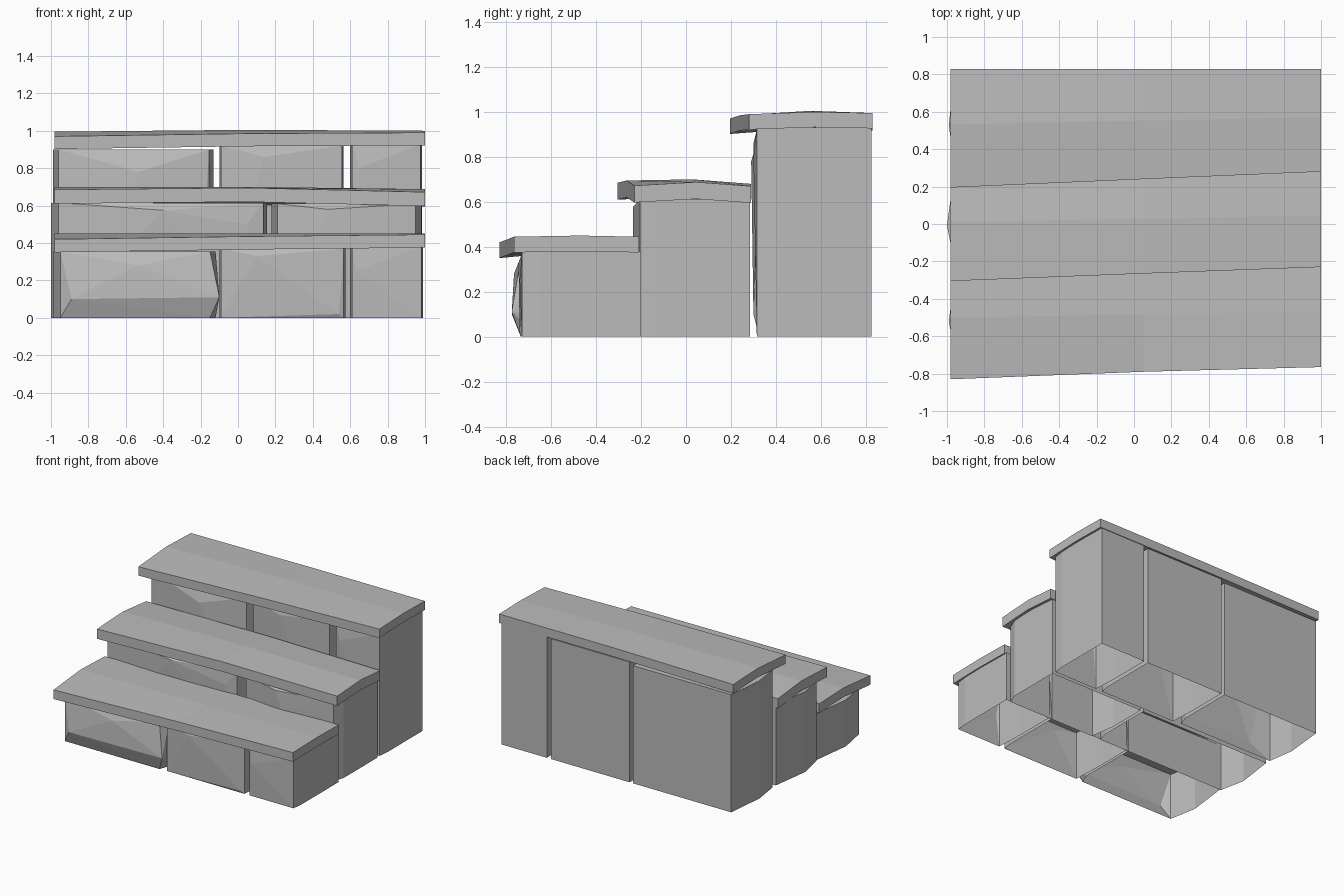
import bpy, bmesh

cube = bpy.data.objects.get("Cube")
if cube:
    bpy.data.objects.remove(cube, do_unlink=True)

# Single grey stone colour
stone = bpy.data.materials.new("grey_stone")
stone.use_nodes = True
GREY = (0.5, 0.5, 0.5, 1)
stone.diffuse_color = GREY
stone.node_tree.nodes["Principled BSDF"].inputs["Base Color"].default_value = GREY


def finish(name, bm):
    bmesh.ops.recalc_face_normals(bm, faces=bm.faces)
    mesh = bpy.data.meshes.new(name)
    bm.to_mesh(mesh)
    bm.free()
    mesh.materials.append(stone)
    obj = bpy.data.objects.new(name, mesh)
    bpy.context.collection.objects.link(obj)
    return obj


def block(name, x0, x1, y0, y1, height, bulge=0, chamfer=0.02, extra=()):
    """Rough riser stone: hull of a chamfered plan plus chipped points, open below."""
    bm = bmesh.new()
    mid = y0 + 0.4 * (y1 - y0)
    plan = [(x0 + bulge, y1), (x1, y1), (x1, y0 + 0.08), (x1 - chamfer, y0),
            (x0 + max(bulge, chamfer), y0), (x0, mid)]
    for x, y in plan:
        for z in (0, height):
            bm.verts.new((x, y, z))
    for p in extra:
        bm.verts.new(p)
    hull = bmesh.ops.convex_hull(bm, input=bm.verts)
    spare = {g for g in hull["geom_interior"] + hull["geom_unused"]
             if isinstance(g, bmesh.types.BMVert)}
    bmesh.ops.delete(bm, geom=list(spare), context='VERTS')
    bmesh.ops.dissolve_limit(bm, angle_limit=0.01, verts=bm.verts, edges=bm.edges)
    base = [f for f in bm.faces if all(v.co.z < 0.001 for v in f.verts)]
    bmesh.ops.delete(bm, geom=base, context='FACES_ONLY')
    finish(name, bm)


def slab(name, fronts, back, left, middle, right, thick):
    """Tread: three bent cross-sections, each with front, crest and back heights."""
    bm = bmesh.new()
    rings = []
    for x, front, tops in zip((-0.98, 0.05, 1), fronts, (left, middle, right)):
        ys = (front, front + 0.53 * (back - front), back)
        upper = [bm.verts.new((x, y, z)) for y, z in zip(ys, tops)]
        lower = [bm.verts.new((x, y, z - thick)) for y, z in zip(ys, tops)]
        rings.append(upper + lower[::-1])
    for a, b in zip(rings, rings[1:]):
        for i in range(6):
            j = (i + 1) % 6
            bm.faces.new((a[i], a[j], b[j], b[i]))
    bm.faces.new(rings[0])
    bm.faces.new(rings[-1])
    finish(name, bm)


# Lower step risers
block("lower_left_block", -0.99, -0.12, -0.735, -0.2, 0.355, 0.04, 0.03,
      [(-0.89, -0.775, 0.1), (-0.1, -0.775, 0.11), (-0.53, -0.765, 0.28)])
block("lower_middle_block", -0.1, 0.575, -0.73, -0.2, 0.37, 0, 0.01,
      [(0.1, -0.745, 0.33), (0.54, -0.74, 0.02)])
block("lower_right_block", 0.6, 0.99, -0.73, -0.2, 0.38, 0, 0.01,
      [(0.63, -0.74, 0.25)])

# Middle step risers
block("centre_left_block", -1.0, 0.155, -0.205, 0.285, 0.615, 0.04, 0.02,
      [(-0.4, -0.235, 0.575), (0.05, -0.22, 0.5)])
block("centre_right_block", 0.18, 0.98, -0.205, 0.285, 0.61, 0, 0.03,
      [(0.48, -0.235, 0.58), (0.53, -0.235, 0.44)])

# Upper step risers
block("upper_left_block", -0.99, -0.13, 0.325, 0.825, 0.9, 0.03, 0.025,
      [(-0.53, 0.29, 0.78), (-0.8, 0.3, 0.1), (-0.2, 0.3, 0.1)])
block("upper_middle_block", -0.1, 0.565, 0.315, 0.825, 0.92, 0, 0.01,
      [(0.14, 0.3, 0.86)])
block("upper_right_block", 0.6, 0.985, 0.315, 0.825, 0.93, 0, 0.01,
      [(0.65, 0.3, 0.8)])

# Overhanging treads
slab("lower_tread", (-0.83, -0.79, -0.765), -0.21,
     (0.42, 0.45, 0.44), (0.435, 0.45, 0.445), (0.445, 0.45, 0.445), 0.07)
slab("centre_tread", (-0.305, -0.265, -0.23), 0.29,
     (0.685, 0.698, 0.67), (0.695, 0.7, 0.68), (0.672, 0.688, 0.67), 0.075)
slab("upper_tread", (0.195, 0.24, 0.28), 0.83,
     (0.97, 0.995, 0.985), (0.985, 1.005, 0.995), (0.99, 1.0, 0.995), 0.068)
